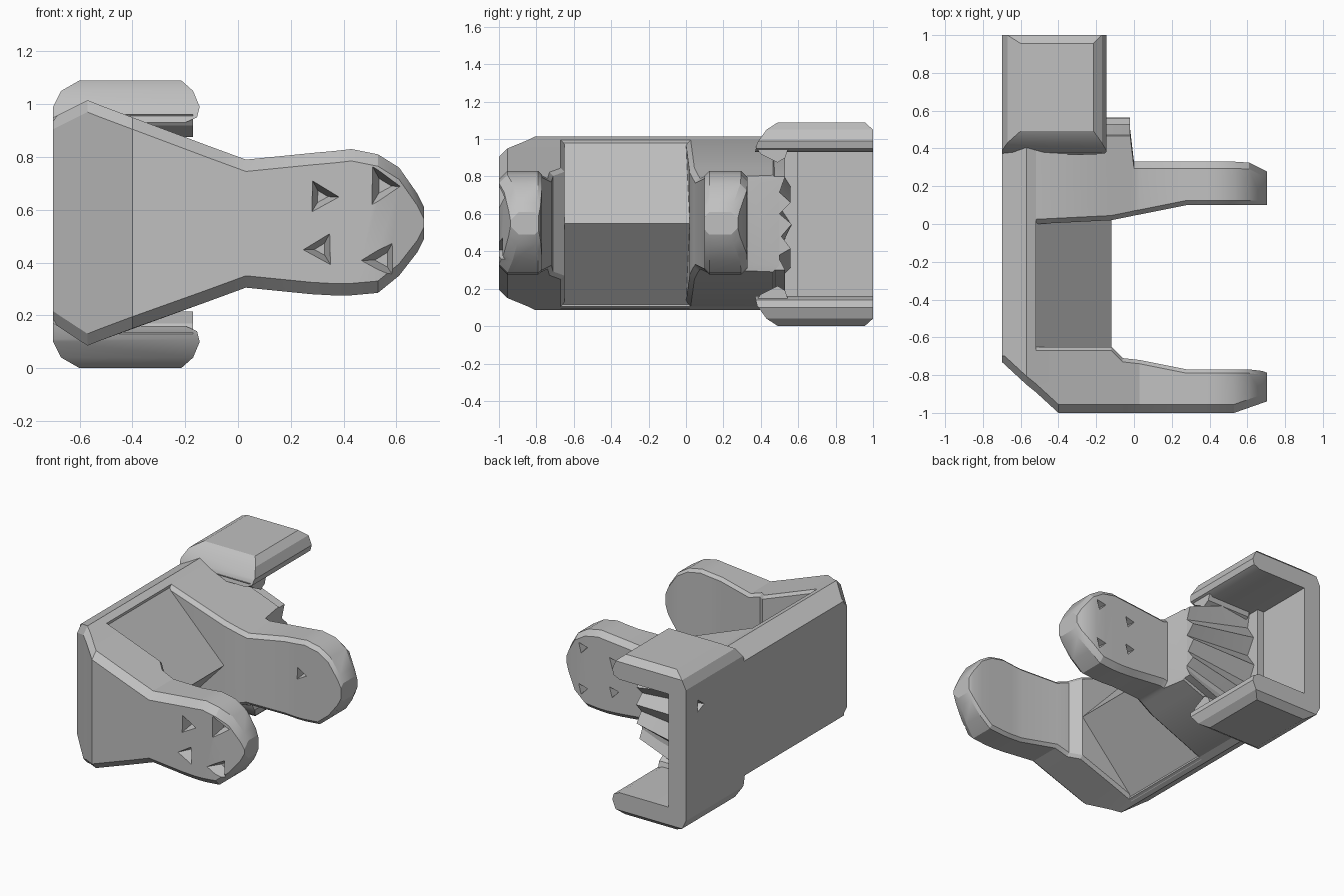
import bpy, bmesh, math
from mathutils import Vector

if "Cube" in bpy.data.objects:
    bpy.data.objects.remove(bpy.data.objects["Cube"], do_unlink=True)

grey = bpy.data.materials.new("plain_grey")
grey.use_nodes = True
grey.diffuse_color = (0.53, 0.53, 0.53, 1)
grey.node_tree.nodes["Principled BSDF"].inputs["Base Color"].default_value = (0.53, 0.53, 0.53, 1)
parts = []


def finish(name, bm):
    mesh = bpy.data.meshes.new(name)
    bm.to_mesh(mesh)
    bm.free()
    mesh.materials.append(grey)
    ob = bpy.data.objects.new(name, mesh)
    bpy.context.collection.objects.link(ob)
    return ob


def loft(name, rings):
    """Closed solid skinned over rings that share one point count."""
    bm = bmesh.new()
    rows = [[bm.verts.new(p) for p in ring] for ring in rings]
    n = len(rows[0])
    for a, b in zip(rows, rows[1:]):
        for i in range(n):
            bm.faces.new((a[i], a[(i + 1) % n], b[(i + 1) % n], b[i]))
    bm.faces.new(rows[0])
    bm.faces.new(rows[-1])
    bmesh.ops.recalc_face_normals(bm, faces=bm.faces)
    return finish(name, bm)


def prism(name, points, axis, lo, hi):
    """Profile extruded along one axis."""
    def at(d):
        return [p[:axis] + (d,) + p[axis:] for p in points]
    return loft(name, [at(lo), at(hi)])


def arm(name, stations, c, d):
    """Skin along x over rectangles (x, y0, y1, z0, z1), chamfered c in front and d behind."""
    rings = []
    for x, y0, y1, z0, z1 in stations:
        rings.append([(x, y0 + c, z0), (x, y1 - d, z0), (x, y1, z0 + d), (x, y1, z1 - d),
                      (x, y1 - d, z1), (x, y0 + c, z1), (x, y0, z1 - c), (x, y0, z0 + c)])
    return loft(name, rings)


def combine(ob, other, operation):
    """Apply a boolean, keeping the plain shape if the cut breaks it."""
    before = ob.data.copy()
    mod = ob.modifiers.new("cut", 'BOOLEAN')
    mod.operation, mod.object, mod.solver = operation, other, 'EXACT'
    bpy.context.view_layer.objects.active = ob
    bpy.ops.object.modifier_apply(modifier=mod.name)
    bpy.data.objects.remove(other, do_unlink=True)
    if len(ob.data.polygons) < len(before.polygons):
        ob.data = before


def pit(ob, centre, normal, radius, turn):
    """Shallow three-sided dent sunk into a face."""
    bm = bmesh.new()
    bmesh.ops.create_cone(bm, cap_ends=True, segments=3, radius1=radius * .4, radius2=radius * 1.2, depth=.1)
    n = Vector(normal)
    for v in bm.verts:
        x, y = v.co.x, v.co.y
        v.co.x = x * math.cos(turn) - y * math.sin(turn)
        v.co.y = x * math.sin(turn) + y * math.cos(turn)
    bm.transform(n.to_track_quat('Z', 'Y').to_matrix().to_4x4())
    bmesh.ops.translate(bm, vec=Vector(centre) - n * .03, verts=bm.verts)
    combine(ob, finish("pit_cutter", bm), 'DIFFERENCE')


# Rounded paddle end shared by both arms: x, bottom, top
paddle = [(.37, .275, .823), (.43, .276, .83), (.53, .285, .81), (.61, .35, .76), (.68, .44, .66), (.705, .49, .61)]

# Front arm
front = [(-.7, -.73, -.5, .17, .95), (-.57, -.85, -.58, .085, 1.015), (-.52, -.89, -.65, .105, .995),
         (-.4, -1, -.65, .15, .95), (-.12, -1, -.65, .25, .845), (-.06, -1, -.71, .272, .823),
         (.03, -1, -.72, .305, .79), (.28, -1, -.77, .28, .815)]
front += [(x, -1 + max(0, x - .53) * .35, -.77 - max(0, x - .66) * .4, a, b) for x, a, b in paddle]
front_arm = arm("front_arm", front, .045, .02)

# Middle arm, growing out of the thick block
middle = [(-.6, 0, .5, .11, .99), (-.52, 0, .5, .105, .995), (-.12, .02, .5, .25, .845),
          (-.02, .04, .5, .29, .807), (0, .045, .33, .297, .8), (.03, .05, .33, .305, .79), (.28, .1, .33, .28, .815)]
middle += [(x, .1, .33 - max(0, x - .6) * .5, a, b) for x, a, b in paddle]
middle_arm = arm("middle_arm", middle, .025, .035)

# Dents in both arms
for x, r, spread in ((.315, .065, .1), (.55, .08, .14)):
    for s in (-1, 1):
        pit(front_arm, (x, -1, .55 + s * spread), (0, -1, 0), r, .5 * s)
        pit(middle_arm, (x, .33, .55 + s * spread), (0, 1, 0), .04, .8)
pit(middle_arm, (.4, .1, .6), (0, -1, 0), .045, .5)

# Ribbed rear of the block, tapering with it
ribs = [(.45, 0), (.53, 0), (.49, .15), (.56, .23), (.51, .36), (.565, .49), (.5, .6), (.56, .72),
        (.5, .83), (.53, 1), (.45, 1)]
loft("block_ribs", [[(x, y, lo + (hi - lo) * t) for y, t in ribs]
                    for x, lo, hi in ((-.6, .11, .99), (-.52, .11, .99), (-.02, .3, .8))])

# Spine plate and the wedge ridge between the arms
spine = [(-.7, .17), (-.57, .085), (-.52, .105), (-.52, .995), (-.57, 1.015), (-.7, .95)]
prism("spine_plate", spine, 1, -.7, .6)
prism("wedge_ridge", [(-.54, 1.0), (-.12, .55), (-.54, .095)], 1, -.67, .02)

# Rear clasp: C-shaped channel with rounded ends
lower = [(-.57, .16), (-.2, .16), (-.155, .14), (-.145, .1), (-.17, .04), (-.215, 0), (-.6, 0), (-.67, .04), (-.7, .1)]
channel = lower + [(x, 1.09 - z) for x, z in reversed(lower)]
clasp = prism("rear_clasp", channel, 1, .3, 1.1)
low_side = [(.36, .2), (.38, .11), (.43, .04), (.5, -.005), (.95, -.005), (1, .04)]
side = low_side + [(y, 1.09 - z) for y, z in reversed(low_side)]
combine(clasp, prism("clasp_trim", side, 0, -1, .5), 'INTERSECT')
for y in (.57, .85):
    pit(clasp, (-.7, y, .83), (-1, 0, 0), .045, .4)

# Gussets joining the clasp lips to the block
gusset = [(.37, .13), (.4, .17), (.49, .215), (.53, .19), (.55, .13)]
prism("lower_gusset", gusset, 0, -.5, -.17)
prism("upper_gusset", [(y, 1.09 - z) for y, z in gusset], 0, -.5, -.17)

# Smooth shading with sharp edges kept
for ob in bpy.context.collection.objects:
    if ob.type == 'MESH' and grey.name in ob.data.materials:
        bpy.ops.object.select_all(action='DESELECT')
        ob.select_set(True)
        bpy.context.view_layer.objects.active = ob
        bpy.ops.object.shade_smooth_by_angle(angle=math.radians(25))
